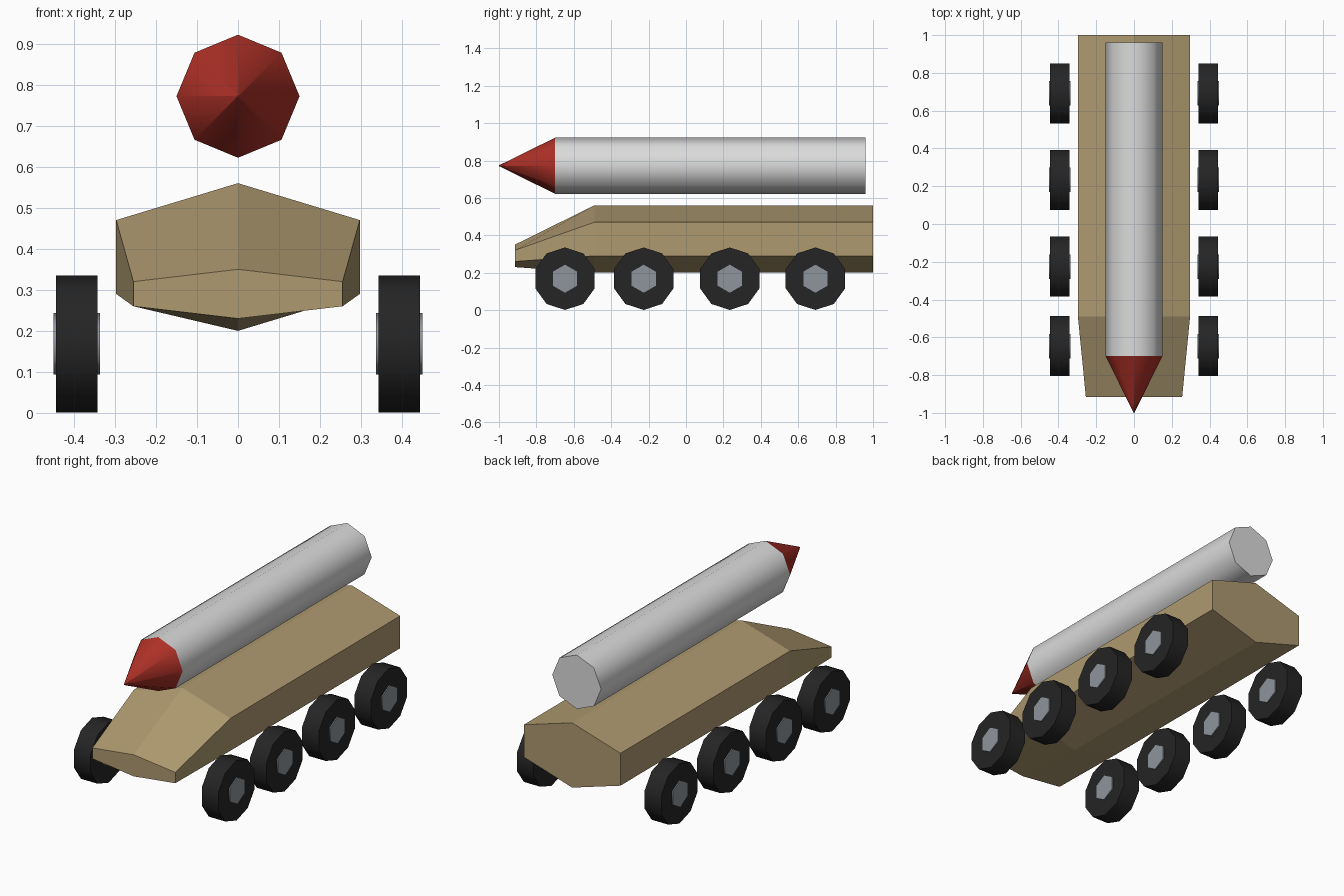
import bpy
import bmesh
import math
from mathutils import Matrix

cube = bpy.data.objects.get("Cube")
if cube:
    bpy.data.objects.remove(cube, do_unlink=True)


def material(name, rgb):
    mat = bpy.data.materials.new(name)
    mat.use_nodes = True
    mat.diffuse_color = (*rgb, 1)
    bsdf = next(n for n in mat.node_tree.nodes if n.type == "BSDF_PRINCIPLED")
    bsdf.inputs["Base Color"].default_value = (*rgb, 1)
    return mat


TAN = material("desert tan", (0.42, 0.32, 0.16))
GREY = material("light grey", (0.70, 0.71, 0.70))
RED = material("nose red", (0.42, 0.03, 0.02))
RUBBER = material("tyre black", (0.018, 0.018, 0.018))
STEEL = material("hub steel", (0.27, 0.30, 0.33))


def add_object(name, bm, mat):
    bmesh.ops.recalc_face_normals(bm, faces=bm.faces[:])
    mesh = bpy.data.meshes.new(name)
    bm.to_mesh(mesh)
    bm.free()
    mesh.materials.append(mat)
    obj = bpy.data.objects.new(name, mesh)
    bpy.context.collection.objects.link(obj)
    return obj


def tube(name, sides, r1, r2, start, end, axis, centre, mat, sharp):
    """Capped frustum along x or y from start to end, with a corner on top."""
    bm = bmesh.new()
    bmesh.ops.create_cone(bm, cap_ends=True, segments=sides,
                          radius1=r1, radius2=r2, depth=end - start)
    # Local y becomes up, so a corner always points to the top
    if axis == "y":
        turn = Matrix(((-1, 0, 0), (0, 0, 1), (0, 1, 0)))
    else:
        turn = Matrix(((0, 0, 1), (1, 0, 0), (0, 1, 0)))
    bmesh.ops.transform(bm, matrix=turn.to_4x4(), verts=bm.verts[:])
    top = max(v.co.z for v in bm.verts)
    if top < max(r1, r2) - 1e-5:
        spin = Matrix.Rotation(math.pi / sides, 4, axis.upper())
        bmesh.ops.transform(bm, matrix=spin, verts=bm.verts[:])
    obj = add_object(name, bm, mat)
    middle = (start + end) / 2
    cross, height = centre
    obj.location = (cross, middle, height) if axis == "y" else (middle, cross, height)
    bpy.ops.object.select_all(action="DESELECT")
    obj.select_set(True)
    bpy.context.view_layer.objects.active = obj
    bpy.ops.object.shade_smooth_by_angle(angle=math.radians(sharp))
    return obj


# Hull: six-sided sections lofted from the tail to the blunt nose
def section(y, half, ridge, shoulder, sill, keel):
    return [(0, y, ridge), (half, y, shoulder), (half, y, sill),
            (0, y, keel), (-half, y, sill), (-half, y, shoulder)]


bm = bmesh.new()
rings = [[bm.verts.new(p) for p in section(*s)] for s in (
    (1.0, 0.297, 0.56, 0.47, 0.29, 0.20),
    (-0.49, 0.297, 0.56, 0.47, 0.29, 0.20),
    (-0.915, 0.255, 0.35, 0.32, 0.26, 0.23))]
for a, b in zip(rings, rings[1:]):
    for i in range(6):
        j = (i + 1) % 6
        bm.faces.new((a[i], a[j], b[j], b[i]))
bm.faces.new(rings[0])
bm.faces.new(rings[-1])
add_object("hull", bm, TAN)

# Rocket floating above the hull
tube("rocket_body", 8, 0.15, 0.15, -0.70, 0.96, "y", (0, 0.772), GREY, 50)
tube("rocket_nose", 8, 0.002, 0.15, -1.0, -0.70, "y", (0, 0.772), RED, 50)

# Four wheels on each side, each with a hub that stands out on both faces
for side, sign in (("left", 1), ("right", -1)):
    for n, y in enumerate((-0.647, -0.226, 0.234, 0.692), 1):
        for part, sides, r, half, mat in (("tyre", 10, 0.167, 0.051, RUBBER),
                                          ("hub", 6, 0.075, 0.057, STEEL)):
            x = sign * 0.393
            tube(f"{side}_{part}_{n}", sides, r, r, x - half, x + half,
                 "x", (y, 0.168), mat, 65)
